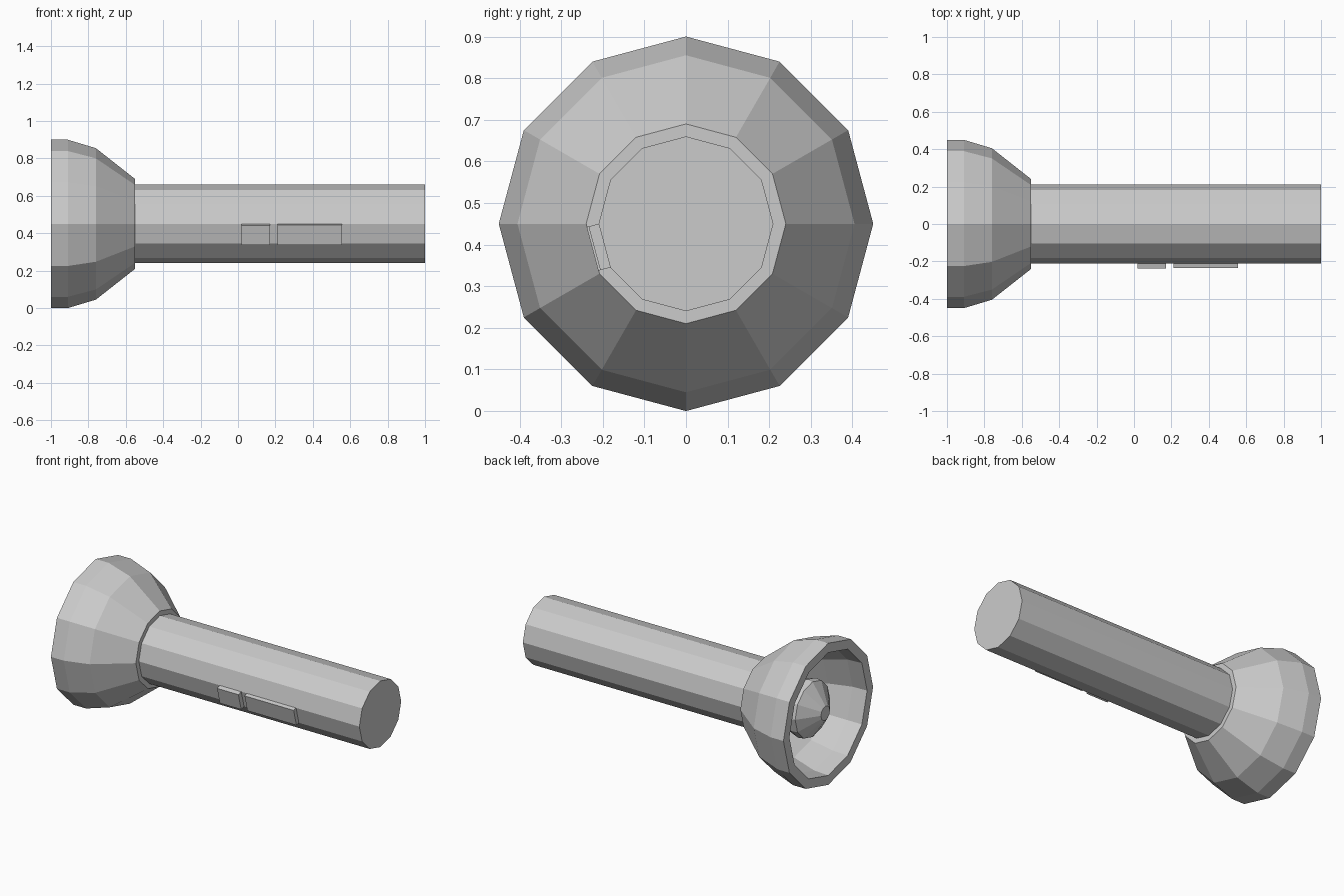
import bpy, bmesh
from math import cos, sin, pi
from mathutils import Vector

if "Cube" in bpy.data.objects:
    bpy.data.objects.remove(bpy.data.objects["Cube"])

SIDES = 12
AXIS_Z = 0.45


def finish(name, bm):
    bmesh.ops.recalc_face_normals(bm, faces=bm.faces[:])
    mesh = bpy.data.meshes.new(name)
    bm.to_mesh(mesh)
    bm.free()
    obj = bpy.data.objects.new(name, mesh)
    bpy.context.collection.objects.link(obj)
    return obj


def lathe(name, profile):
    """Turn (x, radius) points around the long axis; both ends are capped."""
    bm = bmesh.new()
    rings = []
    for x, r in profile:
        rings.append([bm.verts.new((x, r * cos(2 * pi * i / SIDES),
                                    AXIS_Z + r * sin(2 * pi * i / SIDES)))
                      for i in range(SIDES)])
    for a, b in zip(rings, rings[1:]):
        for i in range(SIDES):
            j = (i + 1) % SIDES
            bm.faces.new((a[i], a[j], b[j], b[i]))
    bm.faces.new(rings[0])
    bm.faces.new(rings[-1])
    return finish(name, bm)


def switch_pad(name, x0, x1, height):
    """Raised pad covering one facet of the handle, just below the front edge."""
    top = Vector((0, -0.21, AXIS_Z))
    low = Vector((0, -0.21 * cos(pi / 6), AXIS_Z - 0.21 * sin(pi / 6)))
    out = Vector((0, -cos(pi / 12), -sin(pi / 12))) * height
    section = [top, top + out, low + out, low]
    bm = bmesh.new()
    a, b = [[bm.verts.new((x, p.y, p.z)) for p in section] for x in (x0, x1)]
    for i in range(4):
        j = (i + 1) % 4
        bm.faces.new((a[i], a[j], b[j], b[i]))
    bm.faces.new(a)
    bm.faces.new(b)
    return finish(name, bm)


# Hollow flared head: back collar, outer shell, rim, reflector
lathe("head", [(-0.55, 0.24), (-0.76, 0.405), (-0.91, 0.45), (-1.0, 0.45),
               (-1.0, 0.39), (-0.90, 0.385), (-0.76, 0.34), (-0.59, 0.20)])

# Handle tube
lathe("handle", [(-0.56, 0.21), (1.0, 0.21)])

# Bulb inside the reflector, on a stem
lathe("bulb", [(-0.98, 0.045), (-0.89, 0.175), (-0.85, 0.18), (-0.60, 0.10)])

# Switches on the front facet
switch_pad("short_switch", 0.02, 0.17, 0.03)
switch_pad("long_switch", 0.21, 0.555, 0.025)
